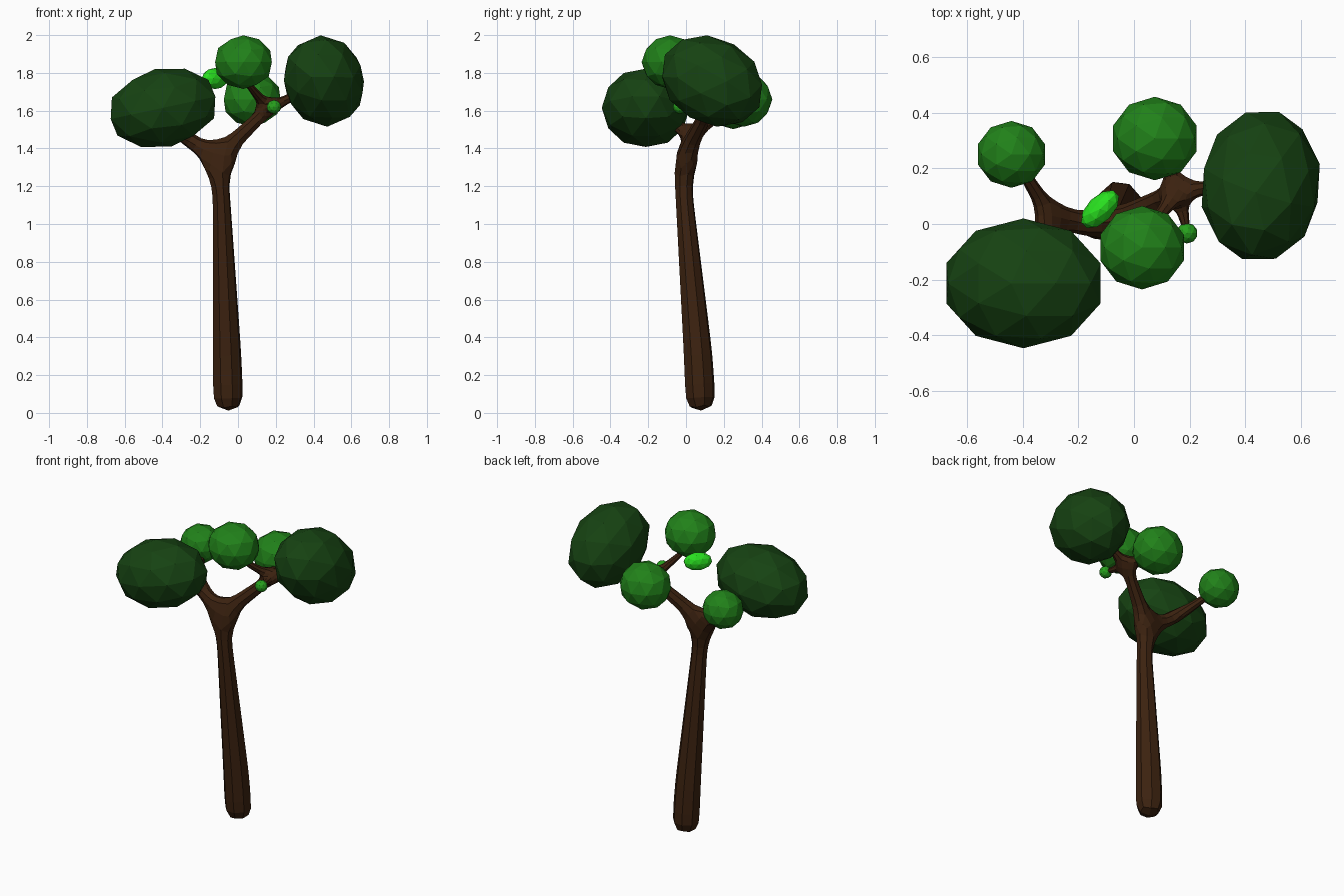
import bpy, bmesh
from math import radians
from mathutils import Matrix, Vector, Euler

if "Cube" in bpy.data.objects:
    bpy.data.objects.remove(bpy.data.objects["Cube"])


def material(name, rgb):
    m = bpy.data.materials.new(name)
    m.diffuse_color = (*rgb, 1)
    m.use_nodes = True
    m.node_tree.nodes["Principled BSDF"].inputs["Base Color"].default_value = m.diffuse_color
    return m


bark = material("bark", (0.045, 0.016, 0.005))
dark = material("dark_leaf", (0.008, 0.055, 0.006))
mid = material("mid_leaf", (0.015, 0.22, 0.010))
fresh = material("fresh_leaf", (0.02, 0.35, 0.012))
bright = material("bright_leaf", (0.022, 0.75, 0.014))

# Trunk and branches: skeleton nodes as (parent, position, radius), skinned
nodes = [
    (None, (-0.05, 0.08, 0.00), 0.088),    # 0 foot
    (0, (-0.058, 0.065, 0.30), 0.084),
    (1, (-0.088, -0.01, 1.15), 0.050),
    (2, (-0.11, -0.015, 1.35), 0.056),     # 3 main fork
    (3, (-0.30, 0.03, 1.47), 0.036),       # 4 left fork
    (4, (-0.39, -0.17, 1.59), 0.022),
    (4, (-0.43, 0.24, 1.61), 0.017),
    (3, (0.16, 0.12, 1.61), 0.033),        # 7 right fork
    (7, (0.40, 0.14, 1.73), 0.017),
    (7, (0.09, 0.28, 1.65), 0.016),
    (7, (0.03, -0.05, 1.77), 0.014),
    (7, (0.19, -0.03, 1.62), 0.013),
]
mesh = bpy.data.meshes.new("trunk")
mesh.from_pydata([n[1] for n in nodes],
                 [(n[0], i) for i, n in enumerate(nodes) if n[0] is not None], [])
trunk = bpy.data.objects.new("trunk", mesh)
bpy.context.collection.objects.link(trunk)
skin = trunk.modifiers.new("skin", 'SKIN')
skin.use_smooth_shade = False
for i, n in enumerate(nodes):
    sv = mesh.skin_vertices[0].data[i]
    sv.radius = (n[2], n[2])
    sv.use_root = (i == 0)
sub = trunk.modifiers.new("round", 'SUBSURF')
sub.levels = sub.render_levels = 1

# Bake the branches so the mesh carries its own material
deps = bpy.context.evaluated_depsgraph_get()
baked = bpy.data.meshes.new_from_object(trunk.evaluated_get(deps))
trunk.modifiers.clear()
trunk.data = baked
baked.materials.clear()
baked.materials.append(bark)
for p in baked.polygons:
    p.use_smooth = False
    p.material_index = 0


# Leaf clump: a tilted low-poly ball fitted to the given half extents
def clump(name, centre, half, mat, shape=(1, 1, 1), tilt=(0, 0, 0)):
    bm = bmesh.new()
    bmesh.ops.create_icosphere(bm, subdivisions=2, radius=1)
    rot = Euler([radians(a) for a in tilt]).to_matrix().to_4x4()
    bm.transform(rot @ Matrix.Diagonal((*shape, 1)))
    size = [max(abs(v.co[k]) for v in bm.verts) for k in range(3)]
    for v in bm.verts:
        v.co = Vector([centre[k] + v.co[k] * half[k] / size[k] for k in range(3)])
    me = bpy.data.meshes.new(name)
    bm.to_mesh(me)
    bm.free()
    me.materials.append(mat)
    bpy.context.collection.objects.link(bpy.data.objects.new(name, me))


# Large dark clumps
clump("left_large_clump", (-0.397, -0.213, 1.615), (0.277, 0.233, 0.207), dark,
      (0.285, 0.233, 0.2), (0, -12, 0))
clump("right_large_clump", (0.455, 0.138, 1.757), (0.212, 0.264, 0.242), dark,
      (0.205, 0.28, 0.225), (-30, -12, 0))
# Medium clumps
clump("top_clump", (0.029, -0.085, 1.857), (0.15, 0.15, 0.142), mid)
clump("back_right_clump", (0.075, 0.307, 1.66), (0.15, 0.15, 0.145), mid)
clump("back_left_clump", (-0.44, 0.25, 1.62), (0.12, 0.12, 0.118), mid)
# Small buds
clump("bright_bud", (-0.122, 0.053, 1.77), (0.068, 0.068, 0.056), bright,
      (0.088, 0.048, 0.055), (0, 0, 45))
clump("front_bud", (0.19, -0.033, 1.62), (0.037, 0.037, 0.037), fresh)
